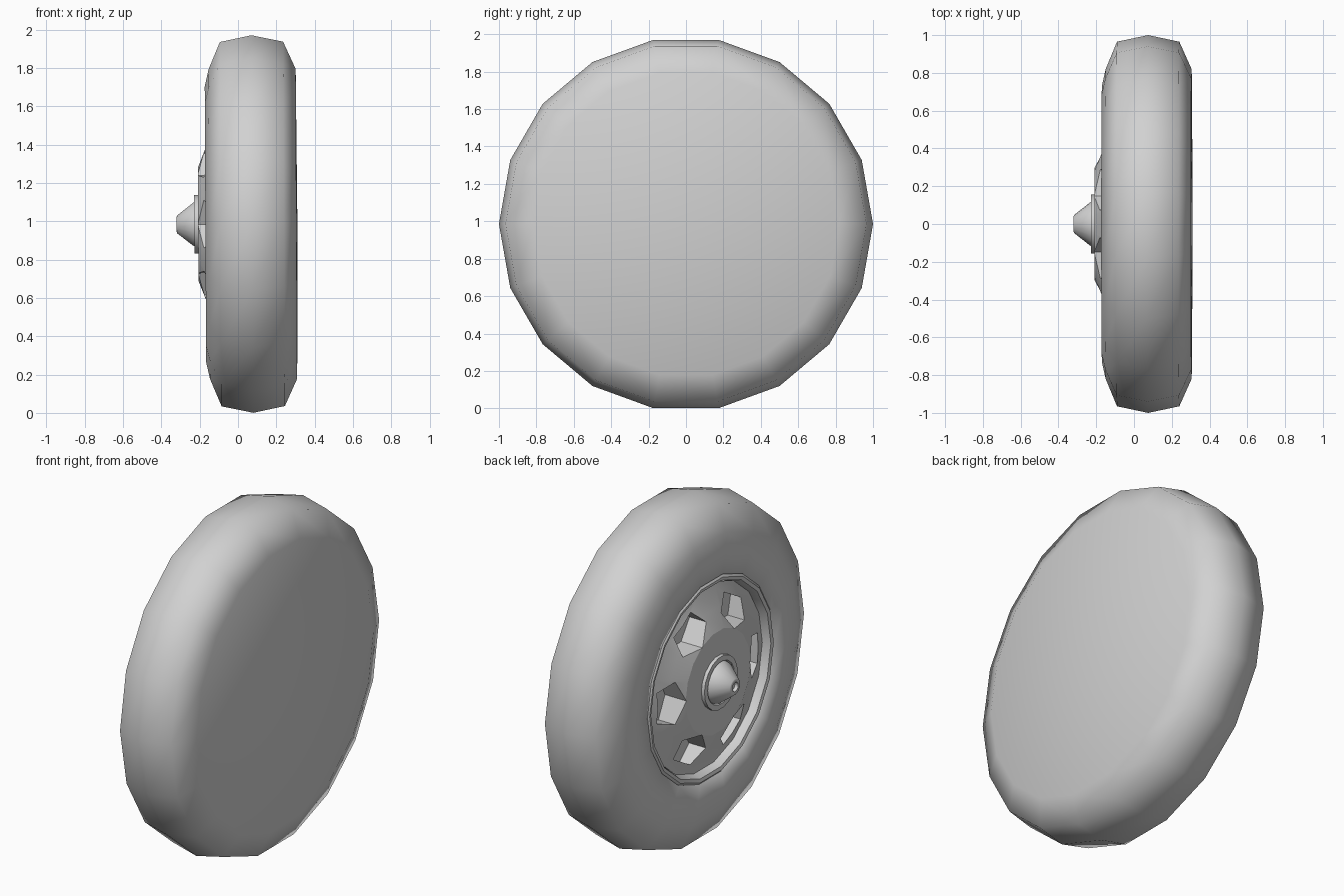
import bpy, bmesh
from math import sin, cos, pi, radians
from mathutils import Matrix, Vector

SIDES = 18
CENTRE_Z = 0.985
TILT = -0.005

if "Cube" in bpy.data.objects:
    bpy.data.objects.remove(bpy.data.objects["Cube"], do_unlink=True)

grey = bpy.data.materials.new("plain_grey")
grey.use_nodes = True
COLOUR = (0.64, 0.64, 0.64, 1)
grey.diffuse_color = COLOUR
grey.node_tree.nodes["Principled BSDF"].inputs["Base Color"].default_value = COLOUR


def finish(name, bm):
    """Turn a bmesh around the axle into a placed object."""
    bmesh.ops.recalc_face_normals(bm, faces=bm.faces)
    mesh = bpy.data.meshes.new(name)
    bm.to_mesh(mesh)
    bm.free()
    mesh.materials.append(grey)
    mesh.transform(Matrix.Translation((0, 0, CENTRE_Z)) @ Matrix.Rotation(TILT, 4, "Y"))
    obj = bpy.data.objects.new(name, mesh)
    bpy.context.collection.objects.link(obj)
    return obj


def lathe(name, profile, sides=SIDES):
    """Spin (x, radius) points around the x axis."""
    bm = bmesh.new()
    verts = [bm.verts.new((x, r, 0)) for x, r in profile]
    edges = [bm.edges.new(pair) for pair in zip(verts, verts[1:])]
    bmesh.ops.spin(bm, geom=verts + edges, cent=(0, 0, 0), axis=(1, 0, 0),
                   angle=2 * pi, steps=sides)
    bmesh.ops.remove_doubles(bm, verts=bm.verts, dist=0.0005)
    return finish(name, bm)


def smooth(obj, angle):
    bpy.ops.object.select_all(action="DESELECT")
    obj.select_set(True)
    bpy.context.view_layer.objects.active = obj
    bpy.ops.object.shade_smooth_by_angle(angle=radians(angle))


# Tyre with a closed inner face and a recess for the rim
tyre = lathe("tyre", [
    (0.31, 0), (0.305, 0.82), (0.24, 0.965), (0.075, 1.0), (-0.09, 0.965),
    (-0.15, 0.82), (-0.17, 0.73), (-0.163, 0.59), (-0.05, 0.56), (-0.05, 0.5)])
smooth(tyre, 75)

# Raised lip around the rim
lip = lathe("rim_lip", [
    (-0.1, 0.59), (-0.155, 0.59), (-0.167, 0.575), (-0.162, 0.555),
    (-0.13, 0.54), (-0.08, 0.535)])
smooth(lip, 40)

# Domed wheel disc
disc = lathe("wheel_disc", [
    (0, 0), (0, 0.55), (-0.115, 0.55), (-0.125, 0.51), (-0.165, 0.41),
    (-0.208, 0.3), (-0.208, 0)])

# Six five-sided pockets cut into the disc
PENTAGON = [(0.465, -0.09), (0.465, 0.09), (0.355, 0.125), (0.295, 0), (0.355, -0.125)]
bm = bmesh.new()
for i in range(6):
    a = i * pi / 3
    face = bm.faces.new([bm.verts.new((-0.4, r * cos(a) - t * sin(a), r * sin(a) + t * cos(a)))
                         for r, t in PENTAGON])
    prism = bmesh.ops.extrude_face_region(bm, geom=[face])["geom"]
    bmesh.ops.translate(bm, vec=Vector((0.33, 0, 0)),
                        verts=[g for g in prism if isinstance(g, bmesh.types.BMVert)])
cutter = finish("pocket_cutter", bm)
cutter.hide_render = True

cut = disc.modifiers.new("pockets", "BOOLEAN")
cut.operation = "DIFFERENCE"
cut.solver = "EXACT"
cut.object = cutter
bpy.context.view_layer.objects.active = disc
bpy.ops.object.modifier_apply(modifier=cut.name)
bpy.data.objects.remove(cutter, do_unlink=True)
smooth(disc, 18)

# Hub washer and conical axle cap with a small hollow tip
washer = lathe("hub_washer", [
    (-0.2, 0.155), (-0.228, 0.155), (-0.228, 0.125), (-0.215, 0.12), (-0.215, 0)])
smooth(washer, 30)

cap = lathe("axle_cap", [
    (-0.21, 0.12), (-0.232, 0.115), (-0.318, 0.047), (-0.32, 0.04),
    (-0.32, 0.027), (-0.3, 0.024), (-0.3, 0)])
smooth(cap, 40)
